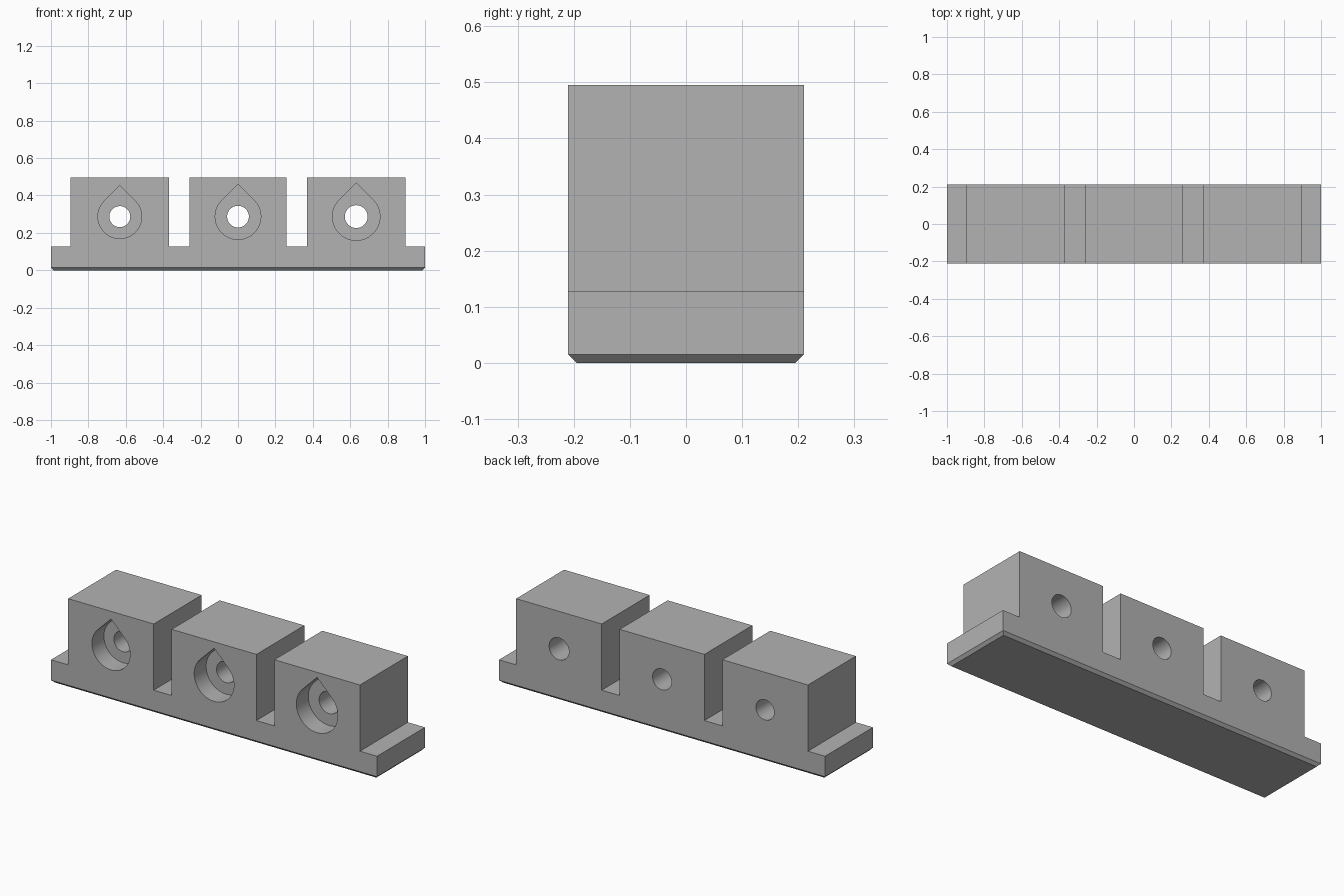
import bpy, bmesh, math

if "Cube" in bpy.data.objects:
    bpy.data.objects.remove(bpy.data.objects["Cube"])

HALF_Y = 0.21      # half depth
BASE_Z = 0.128     # top of the base strip
TOP_Z = 0.495      # top of the blocks
CHAMFER = 0.015    # bottom edge chamfer
HOLE_Z = 0.287
POCKET_DEPTH = 0.105

grey = bpy.data.materials.new("light grey")
grey.diffuse_color = (0.448, 0.448, 0.448, 1)
grey.use_nodes = True
grey.node_tree.nodes["Principled BSDF"].inputs["Base Color"].default_value = grey.diffuse_color


def prism(name, profile, y0, y1, chamfer=0.0):
    """Extrude an x-z profile along y, optionally chamfering the bottom rim."""
    bm = bmesh.new()
    face = bm.faces.new([bm.verts.new((x, y0, z)) for x, z in profile])
    new = bmesh.ops.extrude_face_region(bm, geom=[face])["geom"]
    bmesh.ops.translate(bm, vec=(0, y1 - y0, 0),
                        verts=[g for g in new if isinstance(g, bmesh.types.BMVert)])
    bmesh.ops.recalc_face_normals(bm, faces=bm.faces[:])
    if chamfer:
        rim = [e for e in bm.edges if all(abs(v.co.z) < 1e-6 for v in e.verts)]
        bmesh.ops.bevel(bm, geom=rim, offset=chamfer, segments=1,
                        affect='EDGES', profile=0.5)
    mesh = bpy.data.meshes.new(name)
    bm.to_mesh(mesh)
    bm.free()
    mesh.materials.append(grey)
    obj = bpy.data.objects.new(name, mesh)
    bpy.context.collection.objects.link(obj)
    return obj


def arc(cx, r, a0, a1, n):
    """Points from angle a0 up to, but not including, a1 (degrees)."""
    return [(cx + r * math.cos(math.radians(a0 + (a1 - a0) * i / n)),
             HOLE_Z + r * math.sin(math.radians(a0 + (a1 - a0) * i / n)))
            for i in range(n)]


def cut(target, cutter):
    cutter.hide_render = True
    mod = target.modifiers.new("cut", 'BOOLEAN')
    mod.operation, mod.solver, mod.object = 'DIFFERENCE', 'EXACT', cutter
    bpy.context.view_layer.objects.active = target
    bpy.ops.object.modifier_apply(modifier=mod.name)
    bpy.data.objects.remove(cutter)


# Body: base strip with three upright blocks, as one front silhouette
outline = [(-1, 0), (1, 0), (1, BASE_Z)]
for x0, x1 in ((0.37, 0.895), (-0.26, 0.26), (-0.895, -0.37)):
    outline += [(x1, BASE_Z), (x1, TOP_Z), (x0, TOP_Z), (x0, BASE_Z)]
outline.append((-1, BASE_Z))
body = prism("hole_block", outline, -HALF_Y, HALF_Y, CHAMFER)

# Teardrop pockets in the front, round holes through to the back
for cx, pocket_r, hole_r in ((-0.632, 0.117, 0.056),
                             (0, 0.122, 0.058),
                             (0.632, 0.127, 0.061)):
    teardrop = arc(cx, pocket_r, 135, 405, 48)
    teardrop += arc(cx, pocket_r, 45, 46, 1)
    teardrop.append((cx, HOLE_Z + pocket_r * math.sqrt(2)))
    cut(body, prism("pocket_cutter", teardrop, -HALF_Y - 0.1, -HALF_Y + POCKET_DEPTH))
    cut(body, prism("hole_cutter", arc(cx, hole_r, 0, 360, 48), -HALF_Y - 0.1, HALF_Y + 0.1))

# Smooth hole walls, sharp edges elsewhere
body.select_set(True)
bpy.context.view_layer.objects.active = body
bpy.ops.object.shade_smooth_by_angle(angle=math.radians(30))
